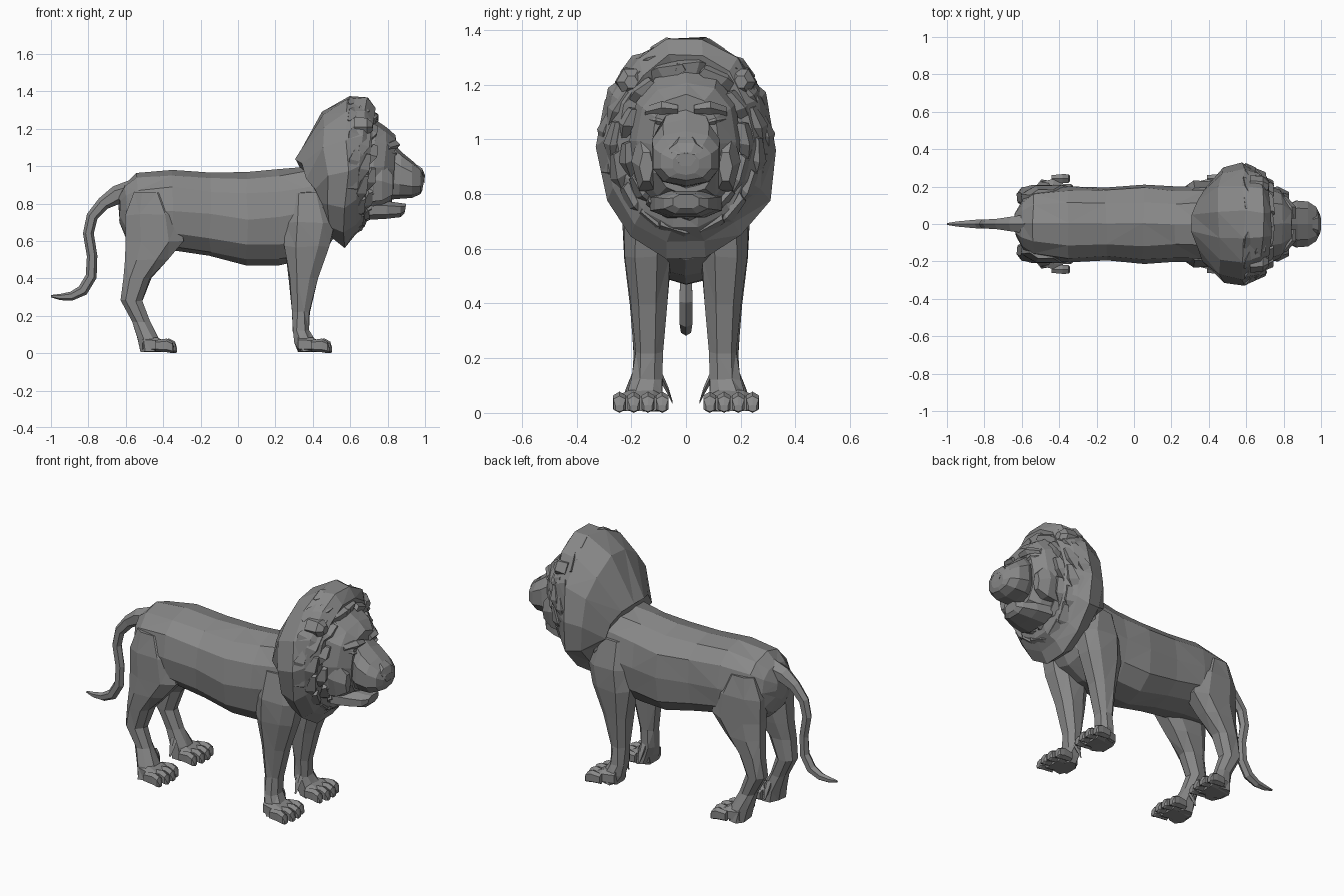
import bpy, bmesh, math, random
from mathutils import Vector

if "Cube" in bpy.data.objects:
    bpy.data.objects.remove(bpy.data.objects["Cube"])
random.seed(4)

fur = bpy.data.materials.new("grey fur")
fur.diffuse_color = (0.25, 0.25, 0.25, 1)
fur.use_nodes = True
fur.node_tree.nodes["Principled BSDF"].inputs["Base Color"].default_value = fur.diffuse_color


def make(name, bm, mirror=False):
    bmesh.ops.recalc_face_normals(bm, faces=bm.faces)
    me = bpy.data.meshes.new(name)
    bm.to_mesh(me)
    bm.free()
    me.materials.append(fur)
    ob = bpy.data.objects.new(name, me)
    bpy.context.collection.objects.link(ob)
    if mirror:
        ob.modifiers.new("mirror", 'MIRROR').use_axis = (False, True, False)
    return ob


def skin(bm, rings):
    """Bridge equal-length point rings and cap both ends."""
    vs = [[bm.verts.new(p) for p in r] for r in rings]
    n = len(vs[0])
    for a, b in zip(vs, vs[1:]):
        for i in range(n):
            j = (i + 1) % n
            bm.faces.new((a[i], a[j], b[j], b[i]))
    bm.faces.new(vs[0])
    bm.faces.new(vs[-1][::-1])


def circle(n, off=0.0, power=1.0):
    for i in range(n):
        t = 2 * math.pi * (i + off) / n
        c, s = math.cos(t), math.sin(t)
        yield (math.copysign(abs(c) ** power, c), math.copysign(abs(s) ** power, s))


def upright(x_top, z_top, x_bot, z_bot, hw, n=12, power=1.0, off=0.0):
    """Ring across the body, leaning from its top point to its bottom point."""
    return [((x_top + x_bot) / 2 + s * (x_top - x_bot) / 2, c * hw,
             (z_top + z_bot) / 2 + s * (z_top - z_bot) / 2) for c, s in circle(n, off, power)]


def level(z, x0, x1, y0, y1, n=8):
    """Horizontal ring for legs."""
    return [((x0 + x1) / 2 + c * (x1 - x0) / 2, (y0 + y1) / 2 + s * (y1 - y0) / 2, z)
            for c, s in circle(n, 0.5, 0.85)]


def loft(name, rings, mirror=False, jitter=0.0):
    bm = bmesh.new()
    skin(bm, rings)
    for v in bm.verts:
        v.co += Vector([random.uniform(-jitter, jitter) for _ in range(3)])
    if jitter:
        bmesh.ops.triangulate(bm, faces=[f for f in bm.faces if len(f.verts) == 4 and random.random() < 0.6])
    return make(name, bm, mirror)


# Torso: x, bottom, top, half width
torso = [(-.635, .70, .84, .06), (-.60, .62, .91, .13), (-.54, .57, .96, .175), (-.35, .55, .98, .205),
         (-.15, .52, .965, .20), (.05, .47, .965, .215), (.22, .475, .98, .20), (.36, .50, 1.0, .20),
         (.47, .56, 1.0, .20), (.54, .66, .92, .15)]
loft("torso", [upright(x, t, x, b, w, 12, 0.85) for x, b, t, w in torso], jitter=0.006)

# Legs: z, back, front, inner, outer
front = [(.86, .27, .47, .06, .20), (.70, .24, .53, .04, .235), (.57, .24, .50, .05, .235),
         (.40, .27, .43, .065, .21), (.22, .29, .385, .085, .19), (.12, .29, .385, .085, .20),
         (.06, .30, .42, .08, .225), (.01, .32, .42, .08, .235)]
hind = [(.86, -.56, -.38, .05, .19), (.74, -.61, -.30, .03, .215), (.60, -.61, -.28, .04, .215),
        (.50, -.61, -.37, .06, .21), (.40, -.62, -.46, .08, .205), (.28, -.63, -.51, .09, .195),
        (.17, -.57, -.47, .095, .195), (.08, -.545, -.42, .085, .225), (.01, -.53, -.41, .08, .24)]
for name, rows in (("front_leg", front), ("hind_leg", hind)):
    loft(name, [level(*r) for r in rows], True, 0.005)

# Paws: a wedge, four toes and a dew claw
for name, tip in (("front_paw", .51), ("hind_paw", -.32)):
    bm = bmesh.new()
    skin(bm, [upright(tip - d, t, tip - d, .005, w, 8, 0.6, 0.5) for d, t, w in
              ((.19, .09, .06), (.11, .085, .08), (.06, .06, .085))])
    bmesh.ops.translate(bm, verts=bm.verts, vec=(0, .165, 0))
    for k in range(4):
        y = .165 + (k - 1.5) * .052
        back = .014 * abs(k - 1.5)
        start = len(bm.verts)
        skin(bm, [upright(tip - d - back * f, t, tip - d - back * f, b, w, 6, 0.7, 0.5) for d, t, b, w, f in
                  ((.10, .07, .01, .020, 1), (.04, .078, .005, .026, 1), (.01, .062, 0, .025, 1), (0, .03, .005, .016, 1))])
        bm.verts.ensure_lookup_table()
        for v in bm.verts[start:]:
            v.co.y += y
    claw = [(.12, .165, .085, .022), (.08, .16, .065, .016), (.04, .17, .05, .006)]
    skin(bm, [[(tip - .165 + c * r, y, z + s * r) for c, s in circle(5)] for z, x, y, r in claw])
    make(name, bm, True)

# Tail
path = [(-.57, .86, .065), (-.65, .845, .05), (-.72, .80, .036), (-.78, .73, .031), (-.80, .64, .029),
        (-.78, .52, .028), (-.785, .41, .030), (-.83, .335, .030), (-.89, .305, .024), (-.95, .30, .017), (-1, .305, .006)]
rings = []
for i, (x, z, r) in enumerate(path):
    a, b = path[max(i - 1, 0)], path[min(i + 1, len(path) - 1)]
    d = Vector((b[0] - a[0], 0, b[1] - a[1])).normalized()
    side = Vector((d.z, 0, -d.x))
    rings.append([Vector((x, 0, z)) + side * c * r + Vector((0, s * r * .9, 0)) for c, s in circle(6)])
loft("tail", rings)

# Mane shell: top x, top z, bottom x, bottom z, half width
mane = [(.31, 1.04, .49, .70, .21), (.45, 1.29, .50, .61, .305), (.59, 1.375, .57, .555, .33),
        (.69, 1.37, .62, .61, .29), (.73, 1.31, .67, .68, .245), (.70, 1.26, .70, .74, .20)]
loft("mane", [upright(*r, 14) for r in mane], jitter=0.012)

# Mane locks: flat pointed tufts overlapping around the face in three rows
bm = bmesh.new()
for count, ry, rz, x, size, phase in ((13, .215, .27, .715, .125, 0), (17, .26, .325, .675, .135, .5),
                                      (15, .285, .34, .62, .12, .2)):
    for k in range(count):
        t = 2 * math.pi * (k + phase) / count
        c, s = math.cos(t), math.sin(t)
        base = Vector((x - .04 * max(0, -s), c * ry, 1.0 + s * rz))
        out = Vector((0, c, s))
        along = Vector((0, -s, c)) * (-1 if c >= 0 else 1)      # hair falls downward
        flow = (along + out * .12 + Vector((-.35, 0, 0))).normalized()
        wide = (out + Vector((-.5, 0, 0))).normalized()
        lift = flow.cross(wide).normalized()
        lift *= 1 if lift.x > 0 else -1
        l = size * random.uniform(.85, 1.2)
        skin(bm, [[base + flow * f * l + wide * a * w + lift * b * h for a, b in circle(4)]
                  for f, w, h in ((-.5, .022, .015), (.1, .045, .038), (.65, .01, .008))])
make("mane_locks", bm)

# Skull
skull = [(.66, 1.27, .66, .72, .20), (.73, 1.25, .72, .74, .205), (.795, 1.21, .77, .77, .185),
         (.845, 1.165, .82, .80, .125)]
loft("skull", [upright(*r, 12, 0.85) for r in skull], jitter=0.005)

# Muzzle with sloping bridge and blunt nose end
muzzle = [(.82, 1.13, .80, .82, .10), (.875, 1.075, .86, .825, .13), (.93, 1.03, .93, .83, .125),
          (.975, .99, .975, .85, .095), (1.0, .95, .985, .87, .05)]
loft("muzzle", [upright(*r, 10, 0.8, 0.5) for r in muzzle])
nose = [(.955, 1.012, .965, .955, .045), (.985, .99, .985, .94, .062), (1.0, .955, .995, .90, .035)]
loft("nose", [upright(*r, 6, 0.9) for r in nose])

# Lower jaw and chin beard
jaw = [(.70, .82, .70, .71, .14), (.80, .815, .79, .715, .12), (.87, .805, .87, .725, .085), (.90, .80, .89, .745, .05)]
loft("lower_jaw", [upright(*r, 8, 0.8, 0.5) for r in jaw])

# Brow ridges, eyes and cheeks
bm = bmesh.new()
skin(bm, [[(x + c * r, y, z + s * r * .8) for c, s in circle(5)] for x, y, z, r in
          ((.845, .03, 1.11, .02), (.835, .09, 1.115, .032), (.79, .15, 1.10, .025))])
make("brow", bm, True)
bm = bmesh.new()
skin(bm, [[(x + c * r, y, z + s * r * .6) for c, s in circle(6)] for x, y, z, r in
          ((.835, .075, 1.06, .012), (.825, .11, 1.068, .026), (.79, .15, 1.075, .012))])
make("eye", bm, True)
bm = bmesh.new()
skin(bm, [[(x, .145 + c * w, z + s * h) for c, s in circle(6)] for x, z, w, h in
          ((.70, .93, .05, .14), (.77, .92, .055, .12), (.83, .90, .025, .06))])
make("cheek", bm, True)

# Round ear bumps half buried in the mane
bm = bmesh.new()
skin(bm, [[(x, .20 + c * r, 1.21 + s * r) for c, s in circle(6)] for x, r in ((.62, .06), (.69, .055), (.72, .025))])
make("ear", bm, True)
